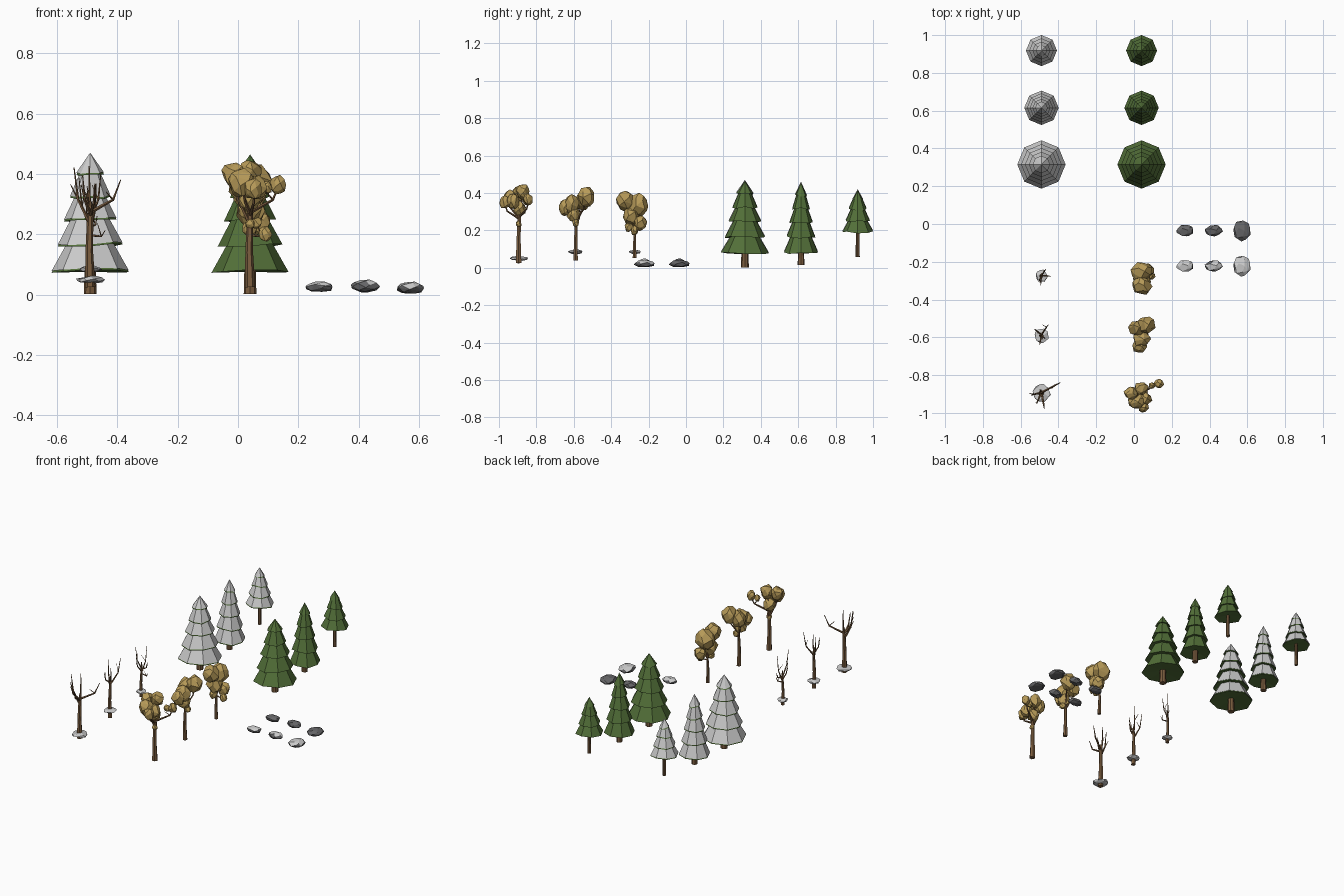
import bpy, bmesh, math, random
from mathutils import Vector

if "Cube" in bpy.data.objects:
    bpy.data.objects.remove(bpy.data.objects["Cube"])

random.seed(4)
U = random.uniform


def material(name, rgb):
    m = bpy.data.materials.new(name)
    m.diffuse_color = (*rgb, 1)
    m.use_nodes = True
    m.node_tree.nodes["Principled BSDF"].inputs["Base Color"].default_value = m.diffuse_color
    return m


GREEN = material("needles", (0.085, 0.16, 0.04))
BROWN = material("bark", (0.20, 0.11, 0.05))
GOLD = material("autumn_leaves", (0.48, 0.33, 0.10))
SNOW = material("snow", (0.72, 0.72, 0.73))
STONE = material("stone", (0.13, 0.13, 0.135))


def finish(bm, name, *mats):
    bmesh.ops.recalc_face_normals(bm, faces=bm.faces[:])
    me = bpy.data.meshes.new(name)
    bm.to_mesh(me)
    bm.free()
    for m in mats:
        me.materials.append(m)
    ob = bpy.data.objects.new(name, me)
    bpy.context.collection.objects.link(ob)
    return ob


def limb(bm, pts, radii, sides=6):
    """Tapered faceted tube through a list of points."""
    pts = [Vector(p) for p in pts]
    rings = []
    for i, p in enumerate(pts):
        d = (pts[min(i + 1, len(pts) - 1)] - pts[max(i - 1, 0)]).normalized()
        rot = Vector((0, 0, 1)).rotation_difference(d)
        rings.append([bm.verts.new(p + rot @ Vector((radii[i] * math.cos(a), radii[i] * math.sin(a), 0)))
                      for a in (math.tau * k / sides for k in range(sides))])
    for a, b in zip(rings, rings[1:]):
        for k in range(sides):
            j = (k + 1) % sides
            bm.faces.new((a[k], a[j], b[j], b[k]))
    bm.faces.new(rings[0][::-1])
    bm.faces.new(rings[-1])


def clump(bm, c, r, jitter=0.12):
    """Irregular faceted ellipsoid: convex hull of a jittered ball."""
    part = bmesh.new()
    n = 26
    for i in range(n):
        z = 1 - 2 * (i + 0.5) / n
        a = i * 2.4 + U(-0.25, 0.25)
        s = math.sqrt(1 - z * z)
        k = 1.05 + U(-jitter, jitter)
        part.verts.new((c[0] + r[0] * k * s * math.cos(a),
                        c[1] + r[1] * k * s * math.sin(a), c[2] + r[2] * k * z))
    bmesh.ops.convex_hull(part, input=part.verts[:])
    bmesh.ops.delete(part, geom=[v for v in part.verts if not v.link_faces], context='VERTS')
    bmesh.ops.dissolve_limit(part, angle_limit=0.3, verts=part.verts[:], edges=part.edges[:])
    me = bpy.data.meshes.new("tmp")
    part.to_mesh(me)
    part.free()
    bm.from_mesh(me)
    bpy.data.meshes.remove(me)


# ---- conifers: stacked eight-sided tiers, optional snow shell ----
def tiers(bm, x, y, rims, apex, lift, jit):
    for i, (z, r) in enumerate(rims):
        last = i == len(rims) - 1
        top = apex if last else rims[i + 1][0] + 0.012
        rt = 0 if last else rims[i + 1][1] * 0.66
        low, high = [], []
        for k in range(8):
            c, s = math.cos(math.tau * k / 8), math.sin(math.tau * k / 8)
            low.append(bm.verts.new((x + r * c, y + r * s, z + lift + jit[i][k])))
            if not last:
                high.append(bm.verts.new((x + rt * c, y + rt * s, top + lift)))
        tip = bm.verts.new((x, y, top + lift))
        under = bm.verts.new((x, y, z + lift + 0.012))
        for k in range(8):
            j = (k + 1) % 8
            bm.faces.new((low[j], low[k], under))
            if last:
                bm.faces.new((low[k], low[j], tip))
            else:
                bm.faces.new((low[k], low[j], high[j], high[k]))
                bm.faces.new((high[k], high[j], tip))


# name, y, trunk base, trunk radius, lowest rim z, lowest rim radius, apex, tier count
for name, y, base, tr, z0, r0, apex, n in (
        ("large", 0.315, 0.003, 0.021, 0.078, 0.128, 0.465, 5),
        ("medium", 0.615, 0.016, 0.018, 0.08, 0.091, 0.455, 5),
        ("small", 0.918, 0.058, 0.011, 0.19, 0.082, 0.415, 4)):
    rims = [(z0 + (apex - z0) * i * (1.14 - 0.03 * i) / n, r0 * (1 - 0.64 * i / (n - 1))) for i in range(n)]
    jit = [[U(-0.006, 0.006) for _ in range(8)] for _ in rims]
    for x, label in ((0.04, "green"), (-0.49, "snowy")):
        bm = bmesh.new()
        limb(bm, [(x, y, base), (x, y, z0 + 0.05)], [tr, tr * 0.85], 8)
        finish(bm, f"{label}_{name}_conifer_trunk", BROWN)
        bm = bmesh.new()
        tiers(bm, x, y, rims, apex, 0, jit)
        finish(bm, f"{label}_{name}_conifer_needles", GREEN)
        if label == "snowy":
            bm = bmesh.new()
            tiers(bm, x, y, rims, apex, 0.006, jit)
            finish(bm, f"snowy_{name}_conifer_snow", SNOW)


# ---- broadleaf trees: same skeleton, once with leaf clumps and once bare ----
def broadleaf(name, y, base, fork, tr, patch, leaves):
    """Each leaf clump is (dx, dy, z, radius); the first ones also end a branch."""
    for x, label in ((0.04, "autumn"), (-0.49, "bare")):
        random.seed(name)
        bm = bmesh.new()
        o = Vector((x, y, 0))
        f = Vector((0, 0.003, fork))
        limb(bm, [o + Vector((0, 0, base)), o + Vector((-0.003, 0, (base + fork) / 2)), o + f,
                  o + f + Vector((0, 0, 0.05))], [tr * 1.15, tr * 0.85, tr * 0.7, tr * 0.3])
        for dx, dy, z, r in leaves[:5]:
            tip = Vector((dx + U(-r, r) * 0.5, dy + U(-r, r) * 0.3, z + r * 0.6))
            start = f + Vector((0, 0, U(-0.03, 0.02)))
            bend = start.lerp(tip, 0.5) + Vector((tip.x * 0.25, tip.y * 0.25, -0.012))
            twig = bend + Vector((U(-.025, .025), U(-.025, .025), U(.025, .05)))
            limb(bm, [o + start, o + bend, o + tip], [tr * 0.45, tr * 0.3, tr * 0.12], 5)
            limb(bm, [o + bend, o + twig], [tr * 0.22, tr * 0.08], 4)
        finish(bm, f"{label}_{name}_tree_trunk", BROWN)
        bm = bmesh.new()
        if label == "autumn":
            for dx, dy, z, r in leaves:
                clump(bm, (x + dx, y + dy, z), (r, r * 0.92, r * 1.12))
            finish(bm, f"autumn_{name}_tree_leaves", GOLD)
        else:
            clump(bm, (x, y, patch), (tr * 3.1, tr * 3.1, 0.012))
            finish(bm, f"bare_{name}_tree_snow_patch", SNOW)


broadleaf("large", -0.895, 0.025, 0.26, 0.015, 0.05, [
    (.092, .05, .365, .026), (-.055, 0, .4, .037), (0, .025, .405, .037), (.01, -.075, .35, .03),
    (-.03, -.045, .37, .042), (.055, .04, .355, .018), (.02, -.03, .355, .035),
    (-.005, .005, .315, .035), (0, 0, .235, .016)])
broadleaf("medium", -0.59, 0.04, 0.25, 0.012, 0.085, [
    (.025, .058, .378, .047), (-.025, .04, .36, .044), (0, -.02, .34, .045),
    (-.01, -.058, .322, .037), (0, -.01, .285, .037), (.02, 0, .24, .019)])
broadleaf("small", -0.275, 0.053, 0.22, 0.010, 0.085, [
    (0, -.052, .357, .051), (0, .022, .335, .056), (0, -.02, .28, .047),
    (.03, .03, .24, .036), (.05, 0, .2, .022), (0, -.03, .22, .024)])

# ---- rocks: bare row and snow-capped row ----
for name, x, z, rx, ry, rz in (("left", 0.272, 0.026, .045, .031, .018),
                               ("middle", 0.422, 0.028, .049, .029, .021),
                               ("right", 0.572, 0.022, .045, .053, .021)):
    for y, label in ((-0.035, "plain"), (-0.222, "snowy")):
        random.seed(name)
        bm = bmesh.new()
        clump(bm, (x, y, z), (rx, ry, rz), 0.07)
        bm.normal_update()
        for fc in bm.faces:
            if label == "snowy" and fc.normal.z > 0.6:
                fc.material_index = 1
        finish(bm, f"{label}_{name}_rock", STONE, SNOW)
